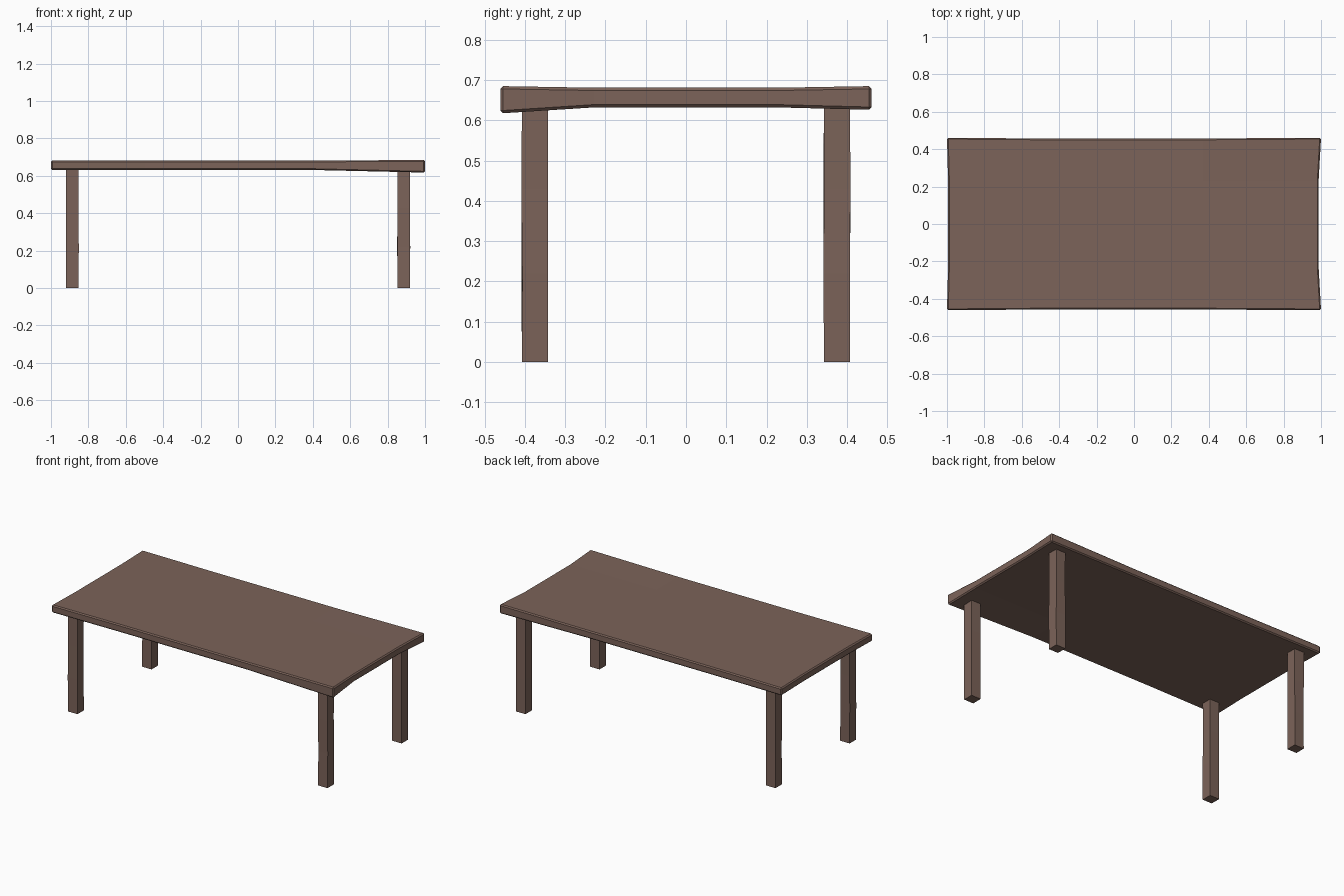
import bpy, bmesh, random

if "Cube" in bpy.data.objects:
    bpy.data.objects.remove(bpy.data.objects["Cube"])

random.seed(4)
wood = bpy.data.materials.new("brown_wood")
wood.diffuse_color = (0.2, 0.125, 0.10, 1)
wood.use_nodes = True
wood.node_tree.nodes["Principled BSDF"].inputs["Base Color"].default_value = wood.diffuse_color


def make_object(name, bm):
    bmesh.ops.recalc_face_normals(bm, faces=bm.faces)
    mesh = bpy.data.meshes.new(name)
    bm.to_mesh(mesh)
    bm.free()
    mesh.materials.append(wood)
    obj = bpy.data.objects.new(name, mesh)
    bpy.context.collection.objects.link(obj)
    return obj


def box(center, size):
    bm = bmesh.new()
    bmesh.ops.create_cube(bm, size=1)
    for v in bm.verts:
        v.co = [c + a * s for c, a, s in zip(center, v.co, size)]
    return bm


def cut(bm, axis, value):
    co, no = [0, 0, 0], [0, 0, 0]
    co[axis], no[axis] = value, 1
    bmesh.ops.bisect_plane(bm, geom=bm.verts[:] + bm.edges[:] + bm.faces[:],
                           plane_co=co, plane_no=no)


# Table top: slab with hand-worn sides and slightly warped corners
bm = box((0, 0, 0.6565), (1.988, 0.914, 0.049))
for axis, value in ((0, -0.5), (0, 0.37), (1, -0.23), (1, 0.23)):
    cut(bm, axis, value)
for v in bm.verts:
    x, y, z = v.co
    if abs(x) > 0.9 and abs(y) > 0.4:
        v.co.x += 0.006 if x > 0 else -0.006
        v.co.y += 0.004 if y > 0 else -0.004
        if x > 0:
            if z > 0.65:
                v.co.z += 0.004
            else:
                v.co.z -= 0.015 if y < 0 else 0.006
    elif x > 0.9:
        v.co.x -= 0.007
top = make_object("table_top", bm)
bevel = top.modifiers.new("worn_edges", 'BEVEL')
bevel.width = 0.007
bevel.segments = 1
bevel.limit_method = 'ANGLE'
bevel.angle_limit = 0.8

# Legs: square posts with a faintly uneven hewn middle
for side, sx in (("left", -1), ("right", 1)):
    for end, sy in (("front", -1), ("back", 1)):
        bm = box((0.886 * sx, 0.375 * sy, 0.3175), (0.067, 0.065, 0.635))
        for z in (0.22, 0.43):
            cut(bm, 2, z)
        for v in bm.verts:
            if 0.1 < v.co.z < 0.5:
                v.co.x += random.uniform(-0.0015, 0.0015)
                v.co.y += random.uniform(-0.0015, 0.0015)
        make_object(f"{end}_{side}_leg", bm)
